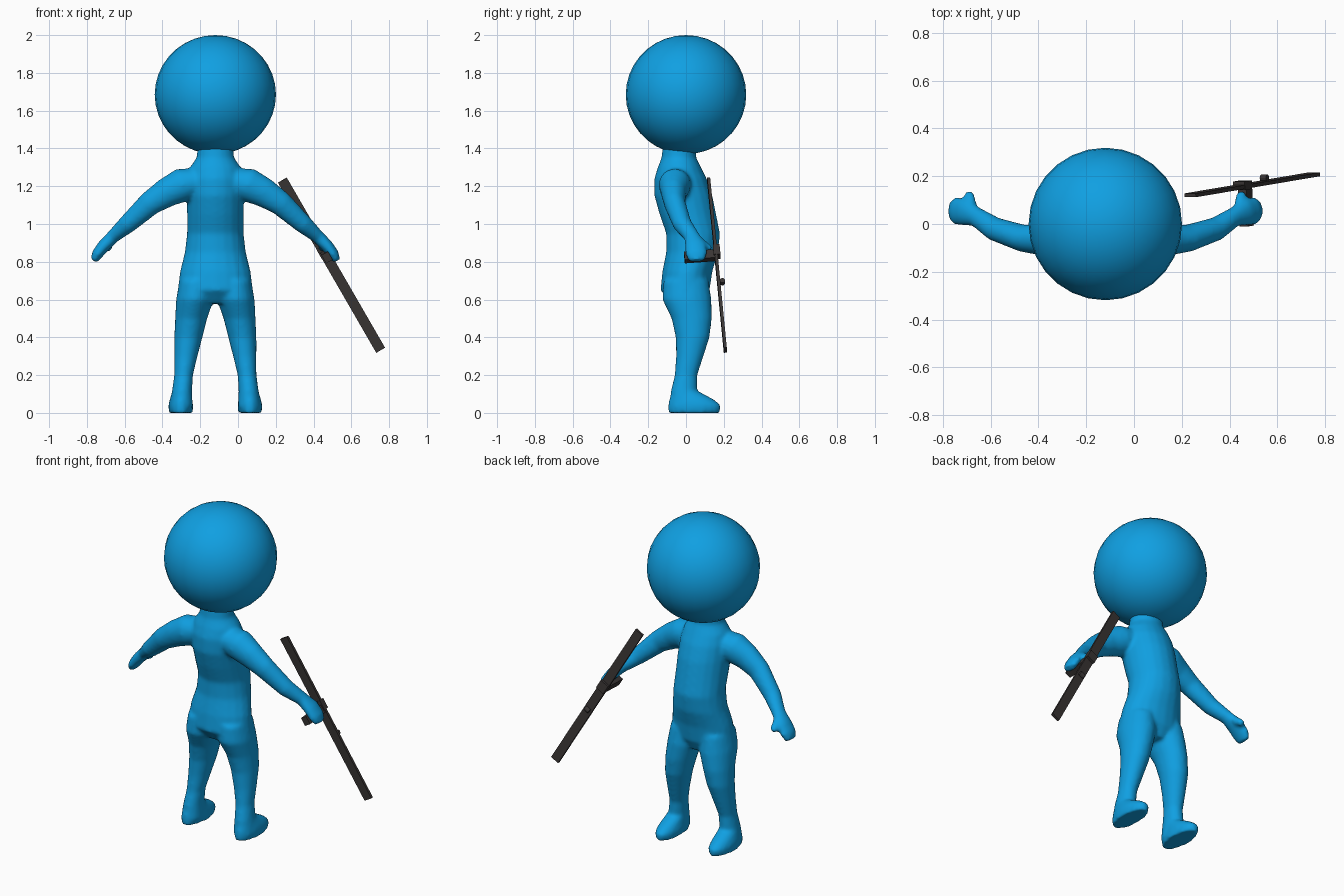
import bpy, bmesh, math
from mathutils import Vector, Matrix

cube = bpy.data.objects.get("Cube")
if cube:
    bpy.data.objects.remove(cube)

CX = -0.12  # centre line of the figure


def material(name, rgb):
    m = bpy.data.materials.new(name)
    m.use_nodes = True
    m.diffuse_color = (*rgb, 1)
    m.node_tree.nodes["Principled BSDF"].inputs["Base Color"].default_value = (*rgb, 1)
    return m


blue = material("blue skin", (0.005, 0.35, 0.76))
dark = material("dark wood", (0.042, 0.036, 0.035))


def finish(name, bm, mat, smooth=False):
    bmesh.ops.recalc_face_normals(bm, faces=bm.faces)
    me = bpy.data.meshes.new(name)
    bm.to_mesh(me)
    bm.free()
    me.materials.append(mat)
    for p in me.polygons:
        p.use_smooth = smooth
    ob = bpy.data.objects.new(name, me)
    bpy.context.collection.objects.link(ob)
    return ob


def loft(bm, rows, side=1, upright=True, n=20):
    """Closed tube through rows of (x, y, z, half width, half depth)."""
    pts = [Vector((CX + side * r[0], r[1], r[2])) for r in rows]
    rings = []
    for i, (p, r) in enumerate(zip(pts, rows)):
        t = Vector((0, 0, 1))
        if not upright:
            t = (pts[min(i + 1, len(pts) - 1)] - pts[max(i - 1, 0)]).normalized()
        a = Vector((0, 1, 0)).cross(t).normalized()
        b = t.cross(a)
        angles = [math.tau * k / n for k in range(n)]
        rings.append([bm.verts.new(p + a * r[3] * math.cos(w) + b * r[4] * math.sin(w))
                      for w in angles])
    for lo, hi in zip(rings, rings[1:]):
        for k in range(n):
            bm.faces.new((lo[k], lo[(k + 1) % n], hi[(k + 1) % n], hi[k]))
    bm.faces.new(rings[0])
    bm.faces.new(rings[-1])


# Body: overlapping lofts fused into one smooth skin
body = bmesh.new()
torso = [(0.58, 0.12, -0.08, 0.09), (0.65, 0.20, -0.135, 0.125), (0.75, 0.187, -0.125, 0.14),
         (0.85, 0.162, -0.105, 0.17), (0.95, 0.15, -0.105, 0.18), (1.05, 0.15, -0.14, 0.16),
         (1.15, 0.152, -0.168, 0.14), (1.24, 0.15, -0.168, 0.11), (1.30, 0.135, -0.15, 0.08),
         (1.35, 0.1, -0.13, 0.055), (1.45, 0.09, -0.12, 0.05)]
loft(body, [(0, (b + f) / 2, z, w, (f - b) / 2) for z, w, b, f in torso])

leg = [(0.18, -0.02, 0.03, 0.06, 0.07), (0.176, -0.01, 0.12, 0.053, 0.07),
       (0.168, 0, 0.2, 0.05, 0.06), (0.156, 0.02, 0.3, 0.062, 0.073),
       (0.143, 0.035, 0.4, 0.075, 0.09), (0.128, 0.03, 0.5, 0.085, 0.107),
       (0.108, 0.005, 0.6, 0.1, 0.13), (0.1, 0, 0.7, 0.09, 0.12)]
foot = [(0.183, 0.042, 0, 0.063, 0.137), (0.183, 0.045, 0.04, 0.066, 0.141),
        (0.182, 0.03, 0.07, 0.06, 0.12), (0.178, 0, 0.11, 0.052, 0.075)]
arm = [(0.06, -0.05, 1.23, 0.07, 0.08), (0.18, -0.06, 1.205, 0.09, 0.085),
       (0.26, -0.065, 1.165, 0.078, 0.068), (0.345, -0.06, 1.11, 0.065, 0.057),
       (0.465, -0.02, 1.0, 0.05, 0.05), (0.54, 0.03, 0.935, 0.036, 0.042),
       (0.59, 0.05, 0.885, 0.034, 0.058), (0.625, 0.055, 0.84, 0.03, 0.058),
       (0.643, 0.058, 0.805, 0.02, 0.042)]
thumb = [(0.56, 0.06, 0.915, 0.025, 0.025), (0.565, 0.1, 0.885, 0.024, 0.024),
         (0.57, 0.133, 0.865, 0.018, 0.018)]
for side in (-1, 1):
    loft(body, leg, side)
    loft(body, foot, side)
    loft(body, arm, side, upright=False)
    loft(body, thumb, side, upright=False, n=12)
body_ob = finish("body", body, blue, True)
fuse = body_ob.modifiers.new("fuse", 'REMESH')
fuse.mode = 'VOXEL'
fuse.voxel_size = 0.011
fuse.use_smooth_shade = True
relax = body_ob.modifiers.new("relax", 'SMOOTH')
relax.factor = 0.5
relax.iterations = 7

# Head
head = bmesh.new()
bmesh.ops.create_uvsphere(head, u_segments=28, v_segments=18, radius=1,
                          matrix=Matrix.Translation((CX, 0, 1.685)) @ Matrix.Diagonal((0.321, 0.319, 0.315, 1)))
finish("head", head, blue, True)

# Flat staff with a cross grip, sharing one tilted frame
top, bottom = Vector((0.235, 0.12, 1.232)), Vector((0.755, 0.208, 0.332))
along = (bottom - top).normalized()
across = along.cross(Vector((0, 1, 0))).normalized()
normal = across.cross(along)
frame = Matrix((across, normal, along)).transposed().to_4x4()
length = (bottom - top).length


def staff_box(name, s, offset, size):
    """Box at distance s down the staff, moved off its face by offset."""
    bm = bmesh.new()
    place = Matrix.Translation(top + along * s + normal * offset)
    bmesh.ops.create_cube(bm, size=1, matrix=place @ frame @ Matrix.Diagonal((*size, 1)))
    return finish(name, bm, dark)


staff_box("staff", length / 2, 0, (0.054, 0.016, length))
staff_box("grip", 0.46, -0.083, (0.04, 0.17, 0.05))
staff_box("grip_mount", 0.44, 0.005, (0.056, 0.036, 0.06))

# Small peg on the back of the staff
peg = bmesh.new()
bmesh.ops.create_cone(peg, cap_ends=True, segments=12, radius1=0.014, radius2=0.014, depth=0.03,
                      matrix=Matrix.Translation(top + along * 0.625 + normal * 0.02)
                      @ frame @ Matrix.Rotation(math.pi / 2, 4, 'Y'))
finish("staff_peg", peg, dark)
